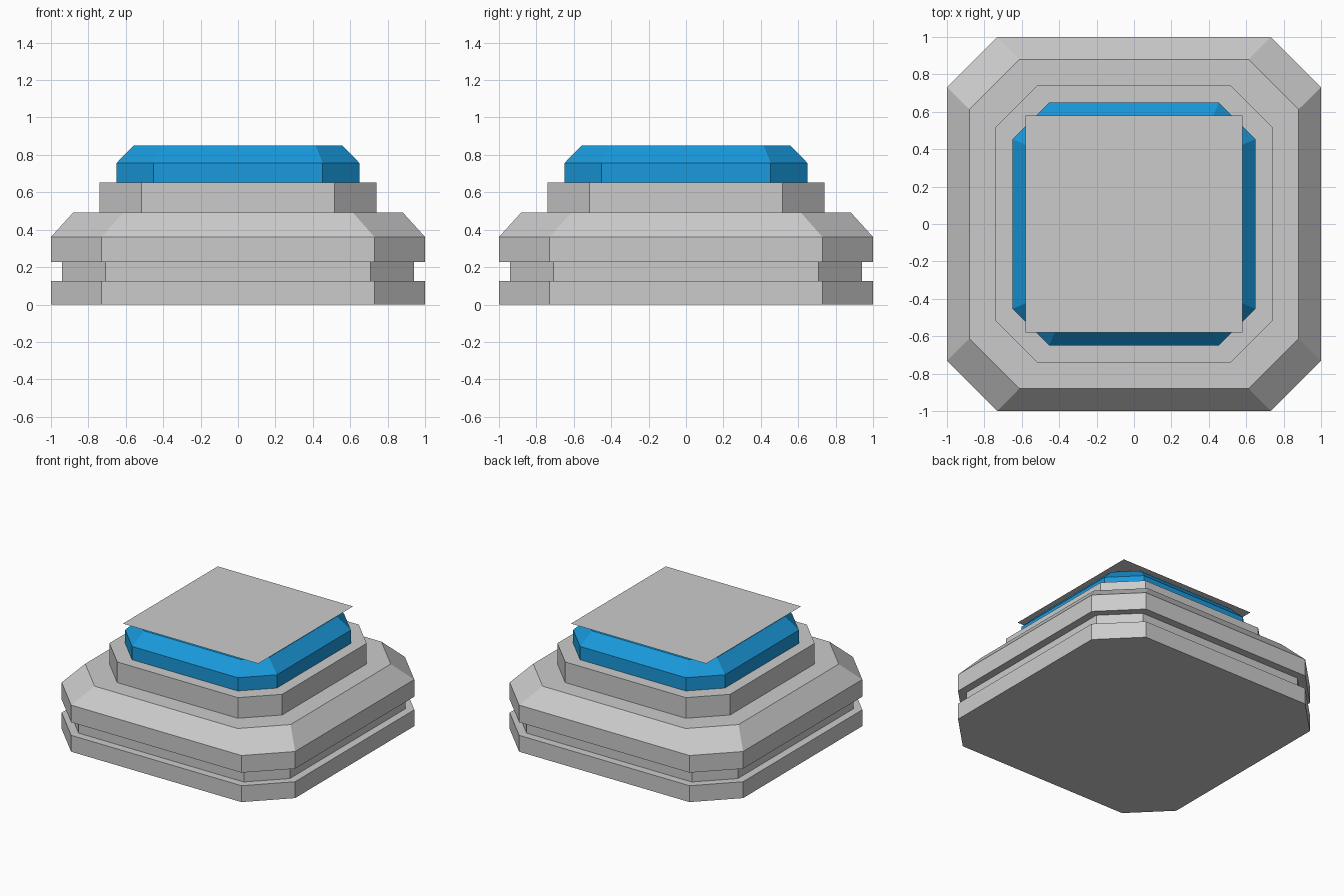
import bpy, bmesh

if "Cube" in bpy.data.objects:
    bpy.data.objects.remove(bpy.data.objects["Cube"])


def octagon_loft(name, rings, color=None):
    """Stack chamfered-square rings (half width, corner start, z) into a capped solid."""
    bm = bmesh.new()
    loops = []
    for h, c, z in rings:
        pts = [(c, -h), (h, -c), (h, c), (c, h), (-c, h), (-h, c), (-h, -c), (-c, -h)]
        loops.append([bm.verts.new((x, y, z)) for x, y in pts])
    for a, b in zip(loops, loops[1:]):
        for i in range(8):
            j = (i + 1) % 8
            bm.faces.new((a[i], a[j], b[j], b[i]))
    bm.faces.new(loops[0][::-1])
    bm.faces.new(loops[-1])
    bmesh.ops.recalc_face_normals(bm, faces=bm.faces)
    mesh = bpy.data.meshes.new(name)
    bm.to_mesh(mesh)
    bm.free()
    obj = bpy.data.objects.new(name, mesh)
    bpy.context.collection.objects.link(obj)
    if color:
        mat = bpy.data.materials.new(name + "_colour")
        mat.diffuse_color = color
        mat.use_nodes = True
        mat.node_tree.nodes["Principled BSDF"].inputs["Base Color"].default_value = mat.diffuse_color
        mesh.materials.append(mat)
    return obj


# Grey pedestal: foot, recessed groove, bevelled body and upper step
octagon_loft("pedestal", [
    (1.0, 0.73, 0.0), (1.0, 0.73, 0.127),
    (0.94, 0.708, 0.127), (0.94, 0.708, 0.228),
    (1.0, 0.73, 0.228), (1.0, 0.73, 0.361),
    (0.88, 0.613, 0.493),
    (0.74, 0.517, 0.493), (0.74, 0.517, 0.653)])

# Blue bevelled cap
octagon_loft("blue_cap", [
    (0.65, 0.453, 0.653), (0.65, 0.453, 0.756), (0.557, 0.415, 0.851)],
    (0.01, 0.32, 0.72, 1.0))

# Thin square sheet floating just above the cap
bpy.ops.mesh.primitive_plane_add(size=1.16, location=(0, 0, 0.872))
bpy.context.object.name = "top_sheet"
